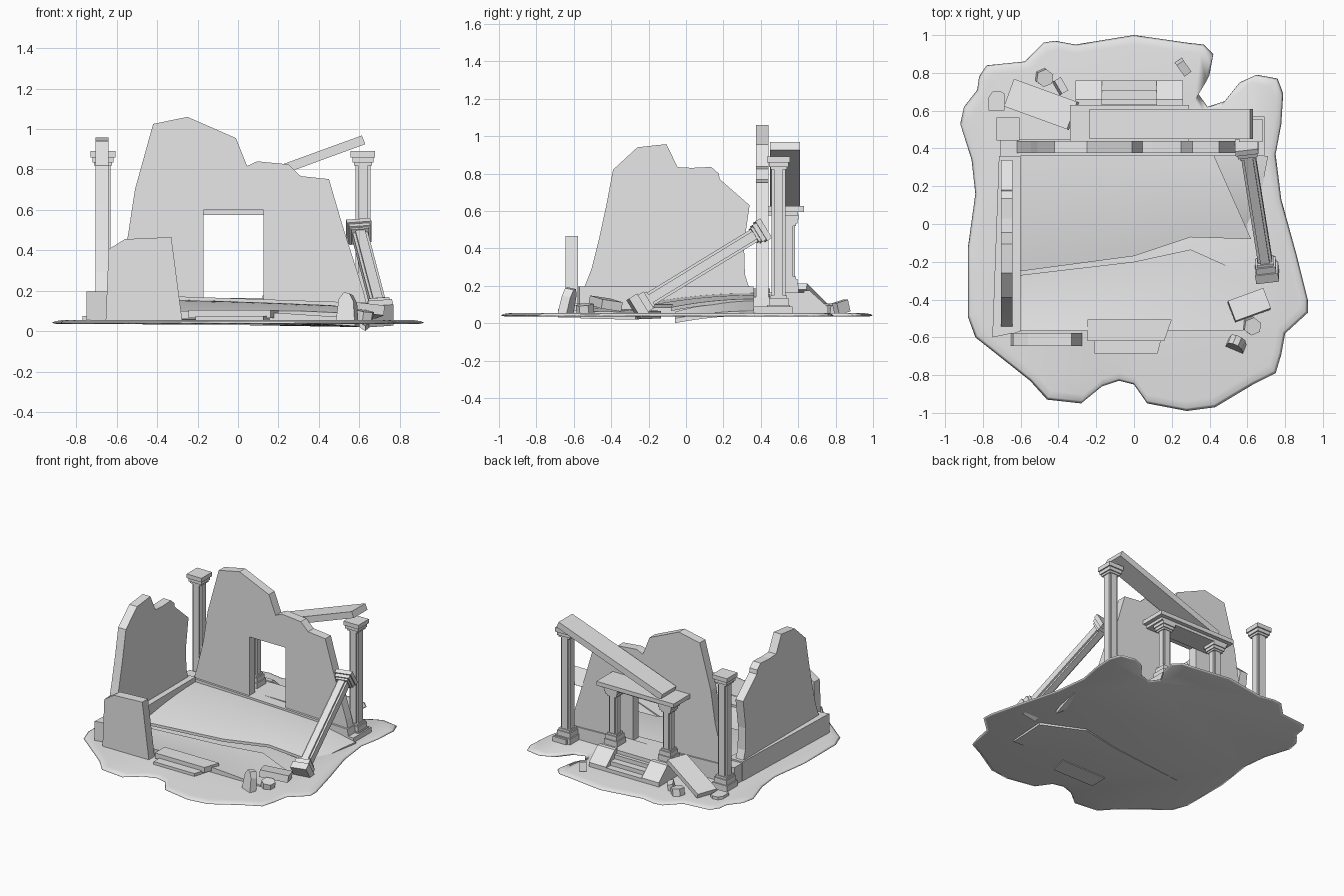
import bpy
import bmesh
import math
from mathutils import Vector, Matrix, Euler

cube = bpy.data.objects.get("Cube")
if cube:
    bpy.data.objects.remove(cube, do_unlink=True)

stone = bpy.data.materials.new("pale_stone")
stone.use_nodes = True
GREY = (0.8, 0.8, 0.8, 1)
stone.diffuse_color = GREY
for node in stone.node_tree.nodes:
    if node.type == "BSDF_PRINCIPLED":
        node.inputs["Base Color"].default_value = GREY


def finish(name, bm, matrix=None, smooth=False):
    """Turn a bmesh into a named stone object."""
    bmesh.ops.recalc_face_normals(bm, faces=bm.faces)
    mesh = bpy.data.meshes.new(name)
    bm.to_mesh(mesh)
    bm.free()
    mesh.materials.append(stone)
    for poly in mesh.polygons:
        poly.use_smooth = smooth
    obj = bpy.data.objects.new(name, mesh)
    if matrix:
        obj.matrix_world = matrix
    bpy.context.collection.objects.link(obj)
    return obj


def add_prism(bm, outline, axis, low, high):
    """Extrude a flat outline along one axis, between two positions."""
    def place(point, depth):
        coords = list(point)
        coords.insert("xyz".index(axis), depth)
        return bm.verts.new(coords)
    face = bm.faces.new([place(p, low) for p in outline])
    moved = bmesh.ops.extrude_face_region(bm, geom=[face])["geom"]
    shift = Vector([high - low if axis == a else 0 for a in "xyz"])
    verts = [g for g in moved if isinstance(g, bmesh.types.BMVert)]
    bmesh.ops.translate(bm, verts=verts, vec=shift)


def prism(name, outline, axis, low, high, matrix=None):
    bm = bmesh.new()
    add_prism(bm, outline, axis, low, high)
    return finish(name, bm, matrix)


def square(half):
    return [(-half, -half), (half, -half), (half, half), (-half, half)]


def rectangle(left, right, near, far):
    return [(left, near), (right, near), (right, far), (left, far)]


def block(name, centre, size, turn=(0, 0, 0)):
    bm = bmesh.new()
    bmesh.ops.create_cube(bm, size=1)
    bmesh.ops.scale(bm, vec=size, verts=bm.verts)
    rotation = Euler([math.radians(a) for a in turn]).to_matrix().to_4x4()
    return finish(name, bm, Matrix.Translation(centre) @ rotation)


def column(name, foot, direction, height, width):
    """Square column with notched corners, stepped base and capital."""
    bm = bmesh.new()
    base, cap = width * 0.85, height - width * 0.45
    half, notch = width * 0.31, width * 0.2
    shaft = []
    for sx, sy in ((1, 1), (-1, 1), (-1, -1), (1, -1)):
        corner = [(half, notch), (notch, notch), (notch, half)]
        if sx * sy < 0:
            corner.reverse()
        shaft += [(sx * a, sy * b) for a, b in corner]
    add_prism(bm, shaft, "z", base * 0.9, cap)
    tiers = [(0.5, 0, base * 0.5), (0.43, base * 0.5, base * 0.85),
             (0.36, base * 0.85, base),
             (0.36, cap - width * 0.12, cap), (0.43, cap, cap + width * 0.2),
             (0.5, cap + width * 0.2, height)]
    for share, low, high in tiers:
        add_prism(bm, square(width * share), "z", low, high)
    up = Vector(direction).normalized()
    side = Vector((1, 0, 0))
    side = (side - up * side.dot(up)).normalized()
    frame = Matrix((side, up.cross(side), up)).transposed().to_4x4()
    return finish(name, bm, Matrix.Translation(foot) @ frame)


def sheet(name, back, front, thickness, rows=10):
    """Bowed floor sheet lofted between a back edge and a front edge."""
    bm = bmesh.new()
    grid = []
    for b, f in zip(back, front):
        line = []
        for i in range(rows + 1):
            t = i / rows
            point = Vector(b).lerp(Vector(f), t)
            point.z = b[2] + (f[2] - b[2]) * t * t
            line.append(bm.verts.new(point))
        grid.append(line)
    for one, two in zip(grid, grid[1:]):
        for i in range(rows):
            bm.faces.new((one[i], one[i + 1], two[i + 1], two[i]))
    under = bmesh.ops.extrude_face_region(bm, geom=bm.faces[:])["geom"]
    verts = [g for g in under if isinstance(g, bmesh.types.BMVert)]
    bmesh.ops.translate(bm, verts=verts, vec=(0, 0, -thickness))
    obj = finish(name, bm, smooth=True)
    bpy.context.view_layer.objects.active = obj
    obj.select_set(True)
    bpy.ops.object.shade_smooth_by_angle(angle=math.radians(35))
    obj.select_set(False)


# Ragged ground with a softly sloping rim
coast = [(0, 1), (.28, .96), (.37, .95), (.42, .9), (.4, .79), (.34, .69),
         (.39, .62), (.48, .65), (.56, .75), (.65, .79), (.76, .77), (.79, .69),
         (.78, .53), (.75, .37), (.78, .13), (.86, -.16), (.92, -.4),
         (.92, -.47), (.8, -.58), (.78, -.69), (.75, -.79), (.63, -.85),
         (.43, -.97), (.28, -.99), (.07, -.95), (0, -.85), (-.08, -.83),
         (-.17, -.86), (-.28, -.95), (-.46, -.93), (-.55, -.83), (-.84, -.6),
         (-.88, -.49), (-.88, -.13), (-.84, .16), (-.86, .34), (-.92, .53),
         (-.9, .62), (-.83, .71), (-.82, .78), (-.78, .84), (-.58, .86),
         (-.48, .96), (-.42, .97), (-.31, .95)]
bm = bmesh.new()
rings = []
for scale, z in ((0.98, .036), (1, .041), (0.985, .049), (0.95, .054)):
    rings.append([bm.verts.new((x * scale, y * scale, z)) for x, y in coast])
for low, high in zip(rings, rings[1:]):
    for i in range(len(coast)):
        bm.faces.new((low[i - 1], low[i], high[i], high[i - 1]))
bm.faces.new(rings[0])
bm.faces.new(rings[-1])
finish("ground", bm, smooth=True)

# Low footing walls
prism("left_footing", [(-.75, -.6), (-.6, -.57), (-.6, .36), (-.715, .36)],
      "z", .037, .195)
prism("back_footing", [(-.71, .037), (.66, .037), (.64, .14), (-.71, .185)],
      "y", .36, .45)
prism("corner_footing", rectangle(.58, .69, .36, .57), "z", .037, .09)

# Ruined walls
prism("back_wall", [(-.66, .04), (-.6, .25), (-.545, .47), (-.51, .7),
                    (-.42, 1.025), (-.25, 1.06), (-.01, .955), (.045, .817),
                    (.095, .84), (.25, .825), (.31, .767), (.45, .752),
                    (.515, .53), (.62, .2), (.66, .04), (.125, .04),
                    (.125, .6), (-.17, .6), (-.17, .04)], "y", .375, .44)
prism("left_wall", [(-.56, .15), (-.505, .29), (-.465, .45), (-.425, .635),
                    (-.39, .82), (-.26, .94), (-.105, .957), (-.045, .834),
                    (.03, .83), (.135, .835), (.175, .8), (.18, .77),
                    (.34, .63), (.31, .42), (.315, .26), (.35, .15)],
      "x", -.705, -.642)
prism("front_wall", [(-.655, .045), (-.64, .405), (-.56, .455), (-.33, .465),
                     (-.275, .045)], "y", -.645, -.578)

# Sagging floor and broken pieces
sheet("upper_floor",
      [(-.6, .37, .16), (-.1, .37, .15), (.18, .37, .14), (.42, .37, .13)],
      [(-.6, -.25, .1), (0, -.17, .1), (.3, -.07, .1), (.62, -.08, .085)], .02)
sheet("lower_floor",
      [(-.6, -.27, .075), (0, -.2, .07), (.3, -.135, .065), (.6, -.27, .06)],
      [(-.6, -.565, .1), (-.2, -.565, .1), (.2, -.565, .09), (.58, -.565, .065)],
      .04)
sheet("floor_fragment", [(.42, .36, .12), (.71, .36, .065)],
      [(.58, -.06, .06), (.63, -.06, .025)], .025)

# Main columns, one of them toppled
UP = (0, 0, 1)
column("left_column", (-.668, .503, .045), UP, .845, .122)
column("right_column", (.618, .495, .045), UP, .845, .122)
column("fallen_column", (.708, -.28, .075), (-.105, .655, .4), .83, .122)

# Porch with its columns and roof slab
prism("porch_floor", rectangle(-.31, .26, .44, .635), "z", .04, .165)
for side, x in (("left", .195), ("right", -.245)):
    column("porch_column_" + side, (x, .55, .16), UP, .42, .105)
prism("porch_lintel", rectangle(-.31, .26, .44, .6), "z", .575, .6)
prism("porch_roof", rectangle(-.34, .29, .44, .63), "z", .595, .625)

# Stairs between sloping side blocks
for i in range(3):
    prism("back_step_%d" % i, rectangle(-.17, .12, .6, .76 - i * .05),
          "z", .04, .08 + i * .03)
cheek = [(.63, .04), (.76, .04), (.76, .085), (.66, .175), (.63, .175)]
for side, x in (("left", .12), ("right", -.31)):
    prism("stair_cheek_" + side, cheek, "x", x, x + .14)

# Beam slipped from the column onto the porch roof
prism("fallen_beam", [(-.235, .66), (-.22, .615), (.63, .925), (.613, .968)],
      "y", .45, .61)

# Front doorstep
prism("doorstep_upper", [(-.245, -.505), (.2, -.505), (.16, -.62),
                         (-.245, -.62)], "z", .065, .105)
prism("doorstep_lower", [(-.21, -.55), (.16, -.55), (.125, -.685),
                         (-.21, -.685)], "z", .03, .075)

# Fallen slab and scattered rubble
block("fallen_slab", (-.49, .633, .135), (.375, .155, .035), (0, -19, -20))
block("rubble_block", (.61, -.43, .105), (.2, .115, .05), (-8, 6, 20))
block("rubble_chip_back", (.26, .83, .085), (.045, .075, .065), (15, 0, 35))
block("rubble_chip_side", (-.39, .73, .075), (.04, .08, .05), (0, 15, 30))
hexagon = [(.048 * math.cos(k * math.pi / 3), .048 * math.sin(k * math.pi / 3))
           for k in range(6)]
for name, x, y in (("hex_stone_back", -.475, .775), ("hex_stone_front", .625, -.54)):
    tilt = Euler((.15, .1, .4)).to_matrix().to_4x4()
    prism(name, hexagon, "z", -.025, .025, Matrix.Translation((x, y, .075)) @ tilt)
prism("upright_stone", [(-.05, 0), (-.045, .11), (-.02, .145), (.01, .14),
                        (.035, .1), (.05, 0)], "y", -.025, .025,
      Matrix.Translation((.54, -.645, .045)) @ Euler((-.2, 0, -.4)).to_matrix().to_4x4())
prism("arched_stone", [(-.77, .6), (-.685, .6), (-.685, .69), (-.71, .705),
                       (-.75, .7), (-.77, .67)], "z", .04, .075)

# Rest everything on the floor plane
bpy.context.view_layer.update()
parts = [o for o in bpy.context.scene.objects if o.type == "MESH"]
lowest = min((o.matrix_world @ v.co).z for o in parts for v in o.data.vertices)
for o in parts:
    o.location.z -= lowest
